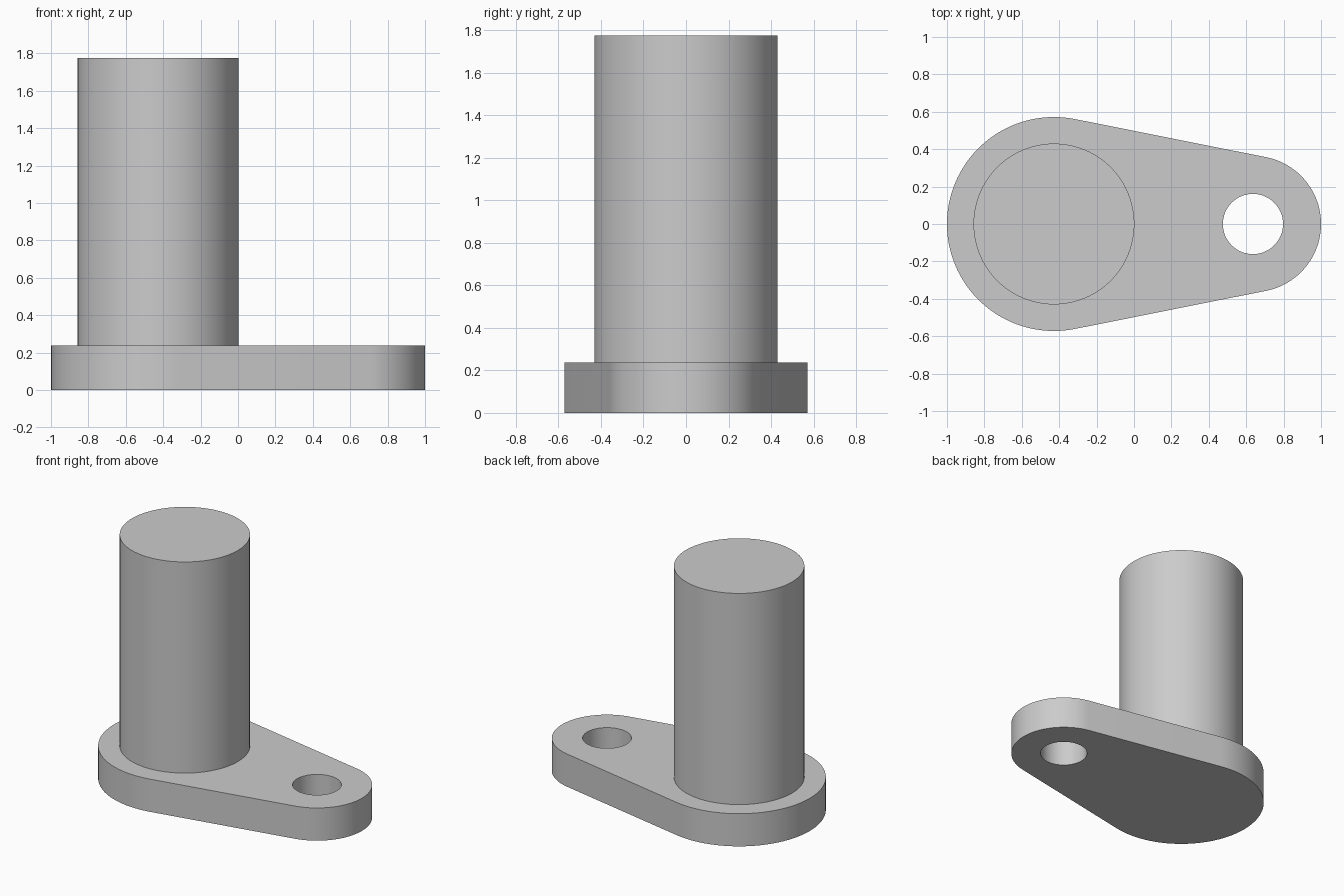
import bpy
import bmesh
from math import acos, cos, sin, pi

cube = bpy.data.objects.get("Cube")
if cube:
    bpy.data.objects.remove(cube, do_unlink=True)

PLATE_H, TOTAL_H = 0.238, 1.775
BIG_X, BIG_R = -0.428, 0.572
SMALL_X, SMALL_R = 0.636, 0.364
HOLE_R, POST_R = 0.161, 0.43

grey = bpy.data.materials.new("plain grey")
grey.use_nodes = True
colour = (0.6, 0.6, 0.6, 1)
grey.diffuse_color = colour
grey.node_tree.nodes["Principled BSDF"].inputs["Base Color"].default_value = colour


def arc(cx, r, start, end, steps):
    """Points along an arc centred on the x axis."""
    angles = [start + (end - start) * i / steps for i in range(steps + 1)]
    return [(cx + r * cos(a), r * sin(a), 0) for a in angles]


def add_loop(bm, points):
    verts = [bm.verts.new(p) for p in points]
    return [bm.edges.new((v, verts[i - 1])) for i, v in enumerate(verts)]


def finish(bm, name):
    bmesh.ops.recalc_face_normals(bm, faces=bm.faces)
    mesh = bpy.data.meshes.new(name)
    bm.to_mesh(mesh)
    bm.free()
    mesh.materials.append(grey)
    obj = bpy.data.objects.new(name, mesh)
    bpy.context.collection.objects.link(obj)
    bpy.ops.object.select_all(action="DESELECT")
    obj.select_set(True)
    bpy.context.view_layer.objects.active = obj
    bpy.ops.object.shade_smooth_by_angle(angle=pi / 6)


def extrude_up(bm, height):
    result = bmesh.ops.extrude_face_region(bm, geom=bm.faces[:])
    top = [g for g in result["geom"] if isinstance(g, bmesh.types.BMVert)]
    bmesh.ops.translate(bm, verts=top, vec=(0, 0, height))


# Base plate: two round ends joined by tangent sides, with a through hole
tangent = acos((BIG_R - SMALL_R) / (SMALL_X - BIG_X))
bm = bmesh.new()
edges = add_loop(bm, arc(SMALL_X, SMALL_R, -tangent, tangent, 48)
                 + arc(BIG_X, BIG_R, tangent, 2 * pi - tangent, 64))
edges += add_loop(bm, arc(SMALL_X, HOLE_R, 0, 2 * pi, 64)[:-1])
bmesh.ops.triangle_fill(bm, edges=edges, use_beauty=True, normal=(0, 0, 1))
extrude_up(bm, PLATE_H)
finish(bm, "base_plate")

# Round post standing on the large end, sharing its centre
bm = bmesh.new()
outline = arc(BIG_X, POST_R, 0, 2 * pi, 96)[:-1]
bm.faces.new([bm.verts.new((x, y, PLATE_H)) for x, y, z in outline])
extrude_up(bm, TOTAL_H - PLATE_H)
finish(bm, "post")
